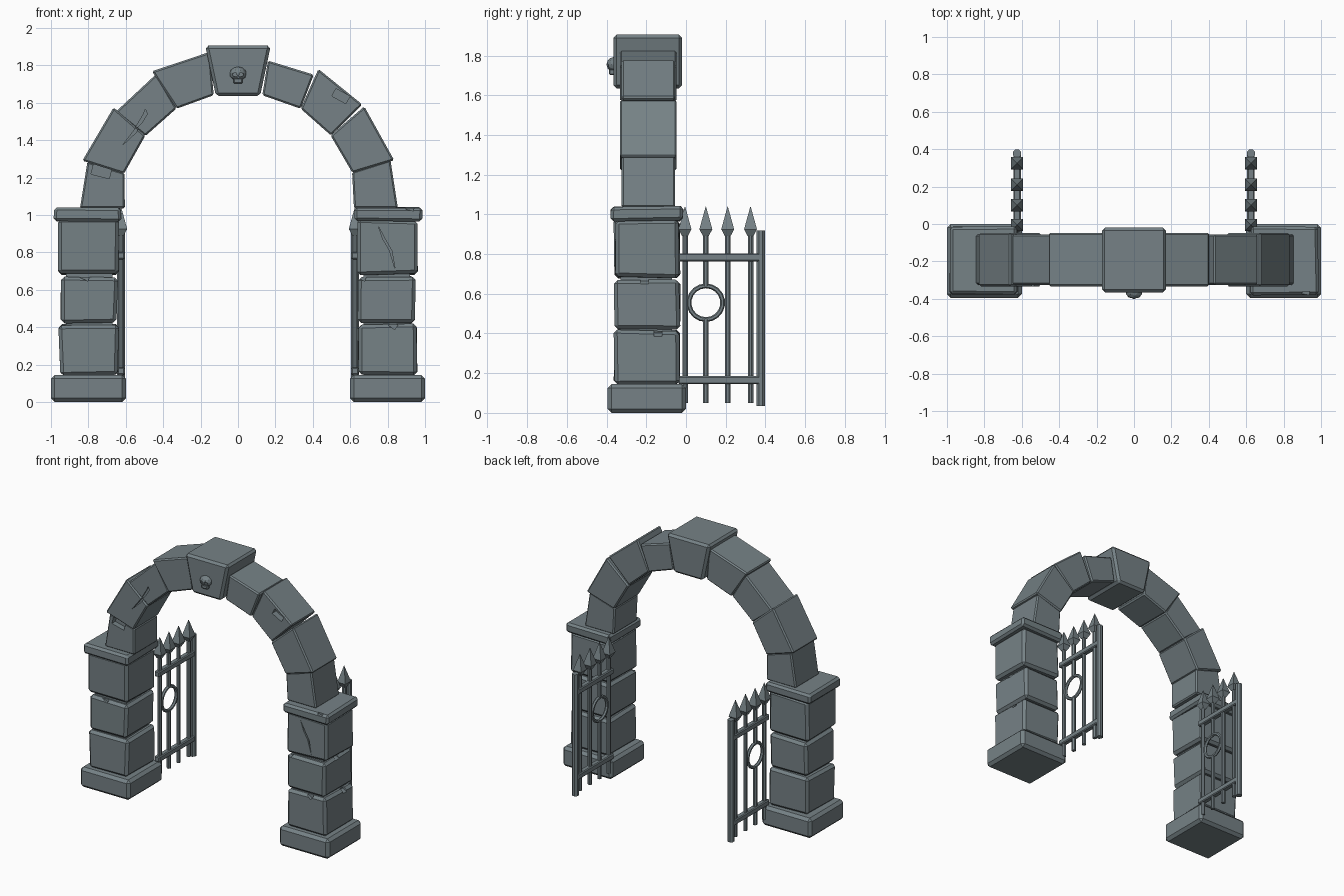
import bpy, bmesh, math, random
from mathutils import Vector, Matrix

random.seed(4)
cube = bpy.data.objects.get("Cube")
if cube:
    bpy.data.objects.remove(cube, do_unlink=True)

stone = bpy.data.materials.new("slate_grey")
stone.use_nodes = True
COLOUR = (0.18, 0.222, 0.238, 1)
stone.diffuse_color = COLOUR
stone.node_tree.nodes["Principled BSDF"].inputs["Base Color"].default_value = COLOUR


def finish(name, bm):
    bmesh.ops.recalc_face_normals(bm, faces=bm.faces)
    mesh = bpy.data.meshes.new(name)
    bm.to_mesh(mesh)
    bm.free()
    mesh.materials.append(stone)
    obj = bpy.data.objects.new(name, mesh)
    bpy.context.collection.objects.link(obj)
    return obj


def prism(name, profile, y0, y1, bevel=0.0, jitter=0.0):
    """Extrude an x-z outline along y, roughen its corners and chamfer it."""
    bm = bmesh.new()
    front, back = ([bm.verts.new((x, y, z)) for x, z in profile] for y in (y0, y1))
    bm.faces.new(front)
    bm.faces.new(back[::-1])
    n = len(profile)
    for i in range(n):
        j = (i + 1) % n
        bm.faces.new((front[i], back[i], back[j], front[j]))
    for v in bm.verts:
        v.co += Vector([random.uniform(-jitter, jitter) for _ in range(3)])
    if bevel:
        bmesh.ops.bevel(bm, geom=bm.edges[:], offset=bevel, segments=1,
                        affect='EDGES', profile=0.5)
    return finish(name, bm)


def block(name, x, y, z, bevel=0.0, jitter=0.0):
    outline = [(x[0], z[0]), (x[1], z[0]), (x[1], z[1]), (x[0], z[1])]
    return prism(name, outline, y[0], y[1], bevel, jitter)


def cut(target, cutter):
    """Subtract a temporary cutter from a stone."""
    mod = target.modifiers.new("cut", 'BOOLEAN')
    mod.operation, mod.object, mod.solver = 'DIFFERENCE', cutter, 'EXACT'
    bpy.context.view_layer.objects.active = target
    bpy.ops.object.modifier_apply(modifier=mod.name)
    bpy.data.objects.remove(cutter, do_unlink=True)


def chip(target, centre, size, tilt=0.0):
    bm = bmesh.new()
    bmesh.ops.create_cube(bm, size=1)
    bmesh.ops.scale(bm, vec=size, verts=bm.verts)
    bmesh.ops.rotate(bm, matrix=Matrix.Rotation(tilt, 3, 'Y'), verts=bm.verts)
    bmesh.ops.translate(bm, vec=centre, verts=bm.verts)
    cut(target, finish("chip_cutter", bm))


def crack(target, path, y, width=0.012):
    """Carve a thin tapering groove along a path on the front."""
    inner = [(x + width, z) for x, z in path[1:-1]]
    outline = path + inner[::-1]
    cut(target, prism("crack_cutter", outline, y - 0.1, y + 0.015))


# Pillars: plinth, three rough stones and a cap on each side
stones = {}
for side, s in (("left", 1), ("right", -1)):
    def span(a, b):
        return sorted((s * a, s * b))
    block(side + "_plinth", span(0.6, 1.0), (-0.395, 0.0), (0, 0.145), 0.02)
    rows = [("lower", 0.64, 0.955, 0.145, 0.415), ("middle", 0.645, 0.945, 0.425, 0.67),
            ("upper", 0.64, 0.958, 0.682, 0.975)]
    for row, a, b, z0, z1 in rows:
        stones[side, row] = block(f"{side}_{row}_stone", span(a, b), (-0.36, -0.033),
                                  (z0, z1), 0.018, 0.006)
    stones[side, "cap"] = block(side + "_cap", span(0.625, 0.985), (-0.378, -0.015),
                                (0.967, 1.04), 0.015, 0.004)
    block(side + "_core", span(0.67, 0.92), (-0.33, -0.07), (0.1, 1.0))

# Weathering on the pillars
chip(stones["left", "middle"], (0.66, -0.35, 0.67), (0.05, 0.05, 0.03), 0.4)
chip(stones["left", "middle"], (0.94, -0.21, 0.67), (0.04, 0.04, 0.03), 0.5)
chip(stones["left", "lower"], (0.95, -0.14, 0.41), (0.04, 0.04, 0.04), 0.5)
chip(stones["left", "lower"], (0.83, -0.36, 0.41), (0.04, 0.04, 0.03), 0.6)
chip(stones["right", "middle"], (-0.82, -0.36, 0.67), (0.05, 0.04, 0.03), 0.4)
chip(stones["left", "cap"], (0.92, -0.375, 1.035), (0.04, 0.03, 0.02), 0.2)
crack(stones["left", "upper"], [(0.75, 0.94), (0.775, 0.87), (0.81, 0.81), (0.84, 0.71)], -0.36)

# Arch stones: inner start, inner end, outer end, outer start
arch = {
    "left_springer": [(0.62, 1.035), (0.61, 1.23), (0.815, 1.295), (0.855, 1.035)],
    "left_lower": [(0.612, 1.225), (0.495, 1.425), (0.675, 1.58), (0.835, 1.292)],
    "left_middle": [(0.497, 1.425), (0.335, 1.568), (0.43, 1.78), (0.665, 1.59)],
    "left_upper": [(0.335, 1.568), (0.13, 1.64), (0.16, 1.825), (0.405, 1.75)],
    "right_springer": [(-0.605, 1.035), (-0.607, 1.225), (-0.805, 1.285), (-0.845, 1.035)],
    "right_lower": [(-0.61, 1.22), (-0.495, 1.425), (-0.665, 1.575), (-0.832, 1.29)],
    "right_middle": [(-0.495, 1.422), (-0.328, 1.57), (-0.435, 1.755), (-0.655, 1.55)],
    "right_upper": [(-0.328, 1.568), (-0.13, 1.64), (-0.15, 1.872), (-0.46, 1.768)],
}
for i, (name, outline) in enumerate(arch.items()):
    grow = 0.008 * (i % 2)
    stones[name] = prism(name + "_arch_stone", outline, -0.325 - grow, -0.055 + grow, 0.009)
prism("keystone", [(-0.118, 1.635), (0.118, 1.635), (0.175, 1.905), (-0.175, 1.905)],
      -0.365, -0.02, 0.016)

# Weathering on the arch
chip(stones["left_middle"], (0.55, -0.325, 1.635), (0.085, 0.09, 0.045), 0.5)
chip(stones["right_springer"], (-0.73, -0.325, 1.235), (0.1, 0.08, 0.06), 0.25)
crack(stones["right_lower"], [(-0.62, 1.37), (-0.565, 1.44), (-0.53, 1.49), (-0.5, 1.56)], -0.325, 0.02)
crack(stones["right_middle"], [(-0.56, 1.45), (-0.535, 1.49), (-0.505, 1.54), (-0.495, 1.565)], -0.33, 0.02)

# Skull ornament on the keystone
bm = bmesh.new()
bmesh.ops.create_icosphere(bm, subdivisions=2, radius=1)
bmesh.ops.scale(bm, vec=(0.046, 0.038, 0.038), verts=bm.verts)
bmesh.ops.translate(bm, vec=(0, -0.363, 1.755), verts=bm.verts)
skull = finish("skull", bm)
for s in (1, -1):
    chip(skull, (s * 0.018, -0.4, 1.75), (0.02, 0.04, 0.018), s * 0.3)
chip(skull, (0, -0.4, 1.734), (0.008, 0.03, 0.01), 0.78)
block("skull_jaw", (-0.025, 0.025), (-0.388, -0.355), (1.702, 1.732), 0.006)


# Iron gates
def rod(bm, x, y, z0, z1, r0, r1, sides=8):
    turn = Matrix.Rotation(math.pi / sides, 4, 'Z')
    bmesh.ops.create_cone(bm, cap_ends=True, segments=sides, radius1=r0, radius2=r1,
                          depth=z1 - z0,
                          matrix=Matrix.Translation((x, y, (z0 + z1) / 2)) @ turn)


for side, s in (("left", 1), ("right", -1)):
    x = s * 0.625
    bars, tips = bmesh.new(), bmesh.new()
    for i, y in enumerate((-0.005, 0.1, 0.21, 0.325)):
        # the second bar is interrupted by the ring
        pieces = [(0.05, 0.47), (0.64, 0.9)] if i == 1 else [(0.05, 0.9)]
        for z0, z1 in pieces:
            rod(bars, x, y, z0, z1, 0.015, 0.015)
        rod(tips, x, y, 0.89, 0.925, 0.02, 0.046, 4)
        rod(tips, x, y, 0.925, 1.04, 0.046, 0.001, 4)
    finish(side + "_gate_bars", bars)
    finish(side + "_gate_spear_tips", tips)

    post = bmesh.new()
    rod(post, x, 0.377, 0.035, 0.918, 0.023, 0.023)
    finish(side + "_gate_post", post)
    for name, z in (("lower", 0.165), ("upper", 0.783)):
        block(f"{side}_gate_{name}_rail", (x - 0.02, x + 0.02), (-0.04, 0.39),
              (z - 0.02, z + 0.02), 0.006)

    bpy.ops.mesh.primitive_torus_add(location=(x, 0.1, 0.555), rotation=(0, math.pi / 2, 0),
                                     major_segments=18, minor_segments=6,
                                     major_radius=0.085, minor_radius=0.012)
    ring = bpy.context.object
    ring.name = side + "_gate_ring"
    ring.data.materials.append(stone)
